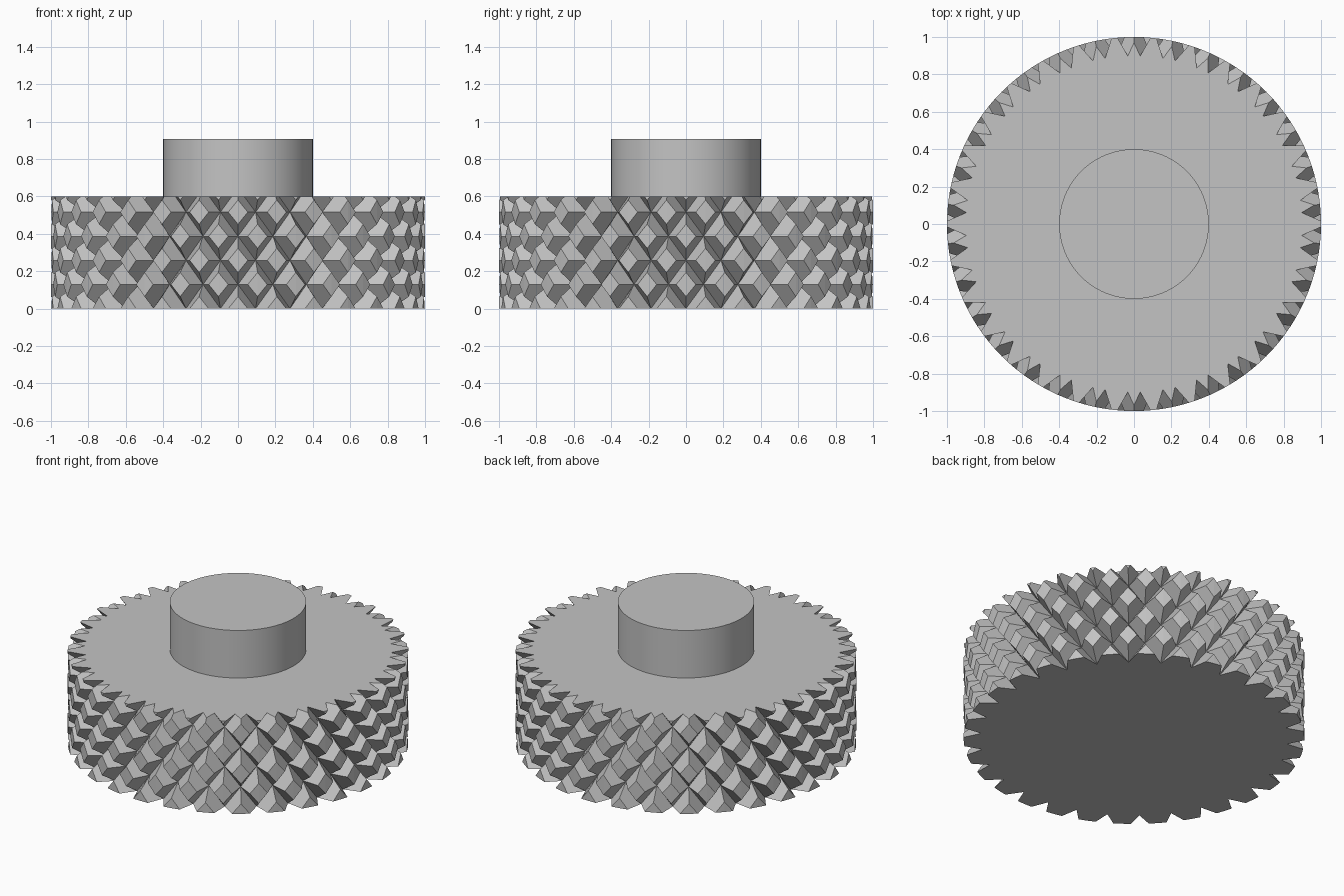
import bpy, bmesh
from math import cos, sin, pi
from mathutils import Vector

cube = bpy.data.objects.get("Cube")
if cube:
    bpy.data.objects.remove(cube, do_unlink=True)

# Single plain grey
grey = bpy.data.materials.new("light_grey")
colour = (0.55, 0.55, 0.55, 1)
grey.use_nodes = True
grey.diffuse_color = colour
grey.node_tree.nodes["Principled BSDF"].inputs["Base Color"].default_value = colour

TEETH = 30            # teeth around each row
STEP = pi / TEETH     # half a tooth
ROW = 0.129           # height between staggered rows
VALLEY, RIM = 0.9, 1.0
HEIGHT = 0.6
FLAT = 0.5            # part of each pyramid that is cut off flat


def polar(r, column, level):
    a = column * STEP
    return Vector((r * cos(a), r * sin(a), level * ROW))


def finish(bm, name):
    mesh = bpy.data.meshes.new(name)
    bm.to_mesh(mesh)
    bm.free()
    mesh.materials.append(grey)
    obj = bpy.data.objects.new(name, mesh)
    bpy.context.collection.objects.link(obj)
    return obj


def add_tooth(bm, column, level):
    """One pyramid with a diamond base and a flattened tip."""
    sides = [(1, 0), (0, 1), (-1, 0), (0, -1)]
    base = [bm.verts.new(polar(VALLEY, column + c, level + l)) for c, l in sides]
    tip = [bm.verts.new(polar(RIM, column + c * FLAT, level + l * FLAT)) for c, l in sides]
    for i in range(4):
        k = (i + 1) % 4
        bm.faces.new((base[i], base[k], tip[k], tip[i]))
    bm.faces.new((tip[0], tip[1], tip[3]))
    bm.faces.new((tip[1], tip[2], tip[3]))


# Knurled wheel: staggered rows of teeth
bm = bmesh.new()
for level in range(6):
    for column in range(2 * TEETH):
        if (column + level) % 2:
            add_tooth(bm, column, level)
bmesh.ops.remove_doubles(bm, verts=bm.verts[:], dist=1e-4)

# Trim the wheel flat and close both ends
for z, direction in ((0, -1), (HEIGHT, 1)):
    bmesh.ops.bisect_plane(bm, geom=bm.verts[:] + bm.edges[:] + bm.faces[:], dist=1e-5,
                           plane_co=(0, 0, z), plane_no=(0, 0, direction), clear_outer=True)
    rim = [e for e in bm.edges if e.is_boundary and all(abs(v.co.z - z) < 1e-3 for v in e.verts)]
    bmesh.ops.edgeloop_fill(bm, edges=rim)
bmesh.ops.recalc_face_normals(bm, faces=bm.faces[:])
finish(bm, "knurled_wheel")

# Round hub on top
HUB_TOP = 0.908
bm = bmesh.new()
bmesh.ops.create_cone(bm, cap_ends=True, segments=96, radius1=0.4, radius2=0.4,
                      depth=HUB_TOP - HEIGHT)
bmesh.ops.translate(bm, verts=bm.verts[:], vec=(0, 0, (HUB_TOP + HEIGHT) / 2))
hub = finish(bm, "hub")
bpy.ops.object.select_all(action="DESELECT")
hub.select_set(True)
bpy.context.view_layer.objects.active = hub
bpy.ops.object.shade_smooth_by_angle()
